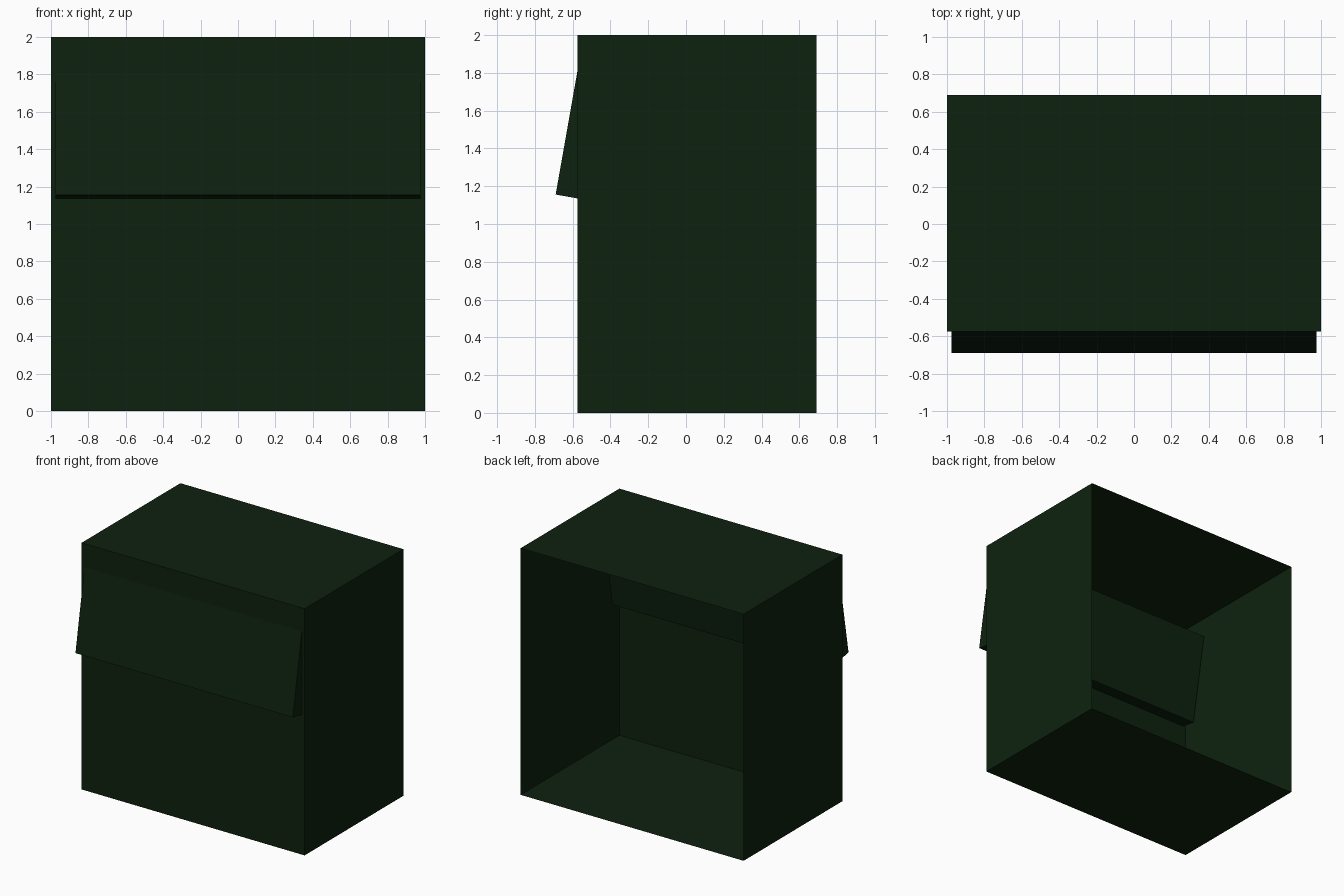
import bpy
import bmesh
from math import radians
from mathutils import Matrix, Vector

cube = bpy.data.objects.get("Cube")
if cube:
    bpy.data.objects.remove(cube, do_unlink=True)

# Single dark green paint
green = bpy.data.materials.new("dark_green")
green.use_nodes = True
colour = (0.0042, 0.0155, 0.0045, 1)
green.diffuse_color = colour
green.node_tree.nodes["Principled BSDF"].inputs["Base Color"].default_value = colour


def box(name, size, matrix, open_back=False):
    """Flat-faced box, optionally with its +y face removed."""
    bm = bmesh.new()
    bmesh.ops.create_cube(bm, size=1, matrix=Matrix.Diagonal((*size, 1)))
    if open_back:
        back = [f for f in bm.faces if f.normal.y > 0.9]
        bmesh.ops.delete(bm, geom=back, context='FACES')
    bm.transform(matrix)
    mesh = bpy.data.meshes.new(name)
    bm.to_mesh(mesh)
    bm.free()
    mesh.materials.append(green)
    obj = bpy.data.objects.new(name, mesh)
    bpy.context.collection.objects.link(obj)
    return obj


# Thin-walled bin body, open at the back
front, back, height = -0.575, 0.69, 2.0
box("body_shell", (2, back - front, height),
    Matrix.Translation((0, (front + back) / 2, height / 2)), open_back=True)

# Tilted flap that passes through the front wall, placed by its lower front edge
flap = Vector((1.95, 0.244, 0.72))
tilt = Matrix.Rotation(radians(-10), 4, 'X')
lower_front_edge = Matrix.Translation((0, -0.69, 1.156))
to_edge = Matrix.Translation((0, flap.y / 2, flap.z / 2))
box("front_flap", flap, lower_front_edge @ tilt @ to_edge)
